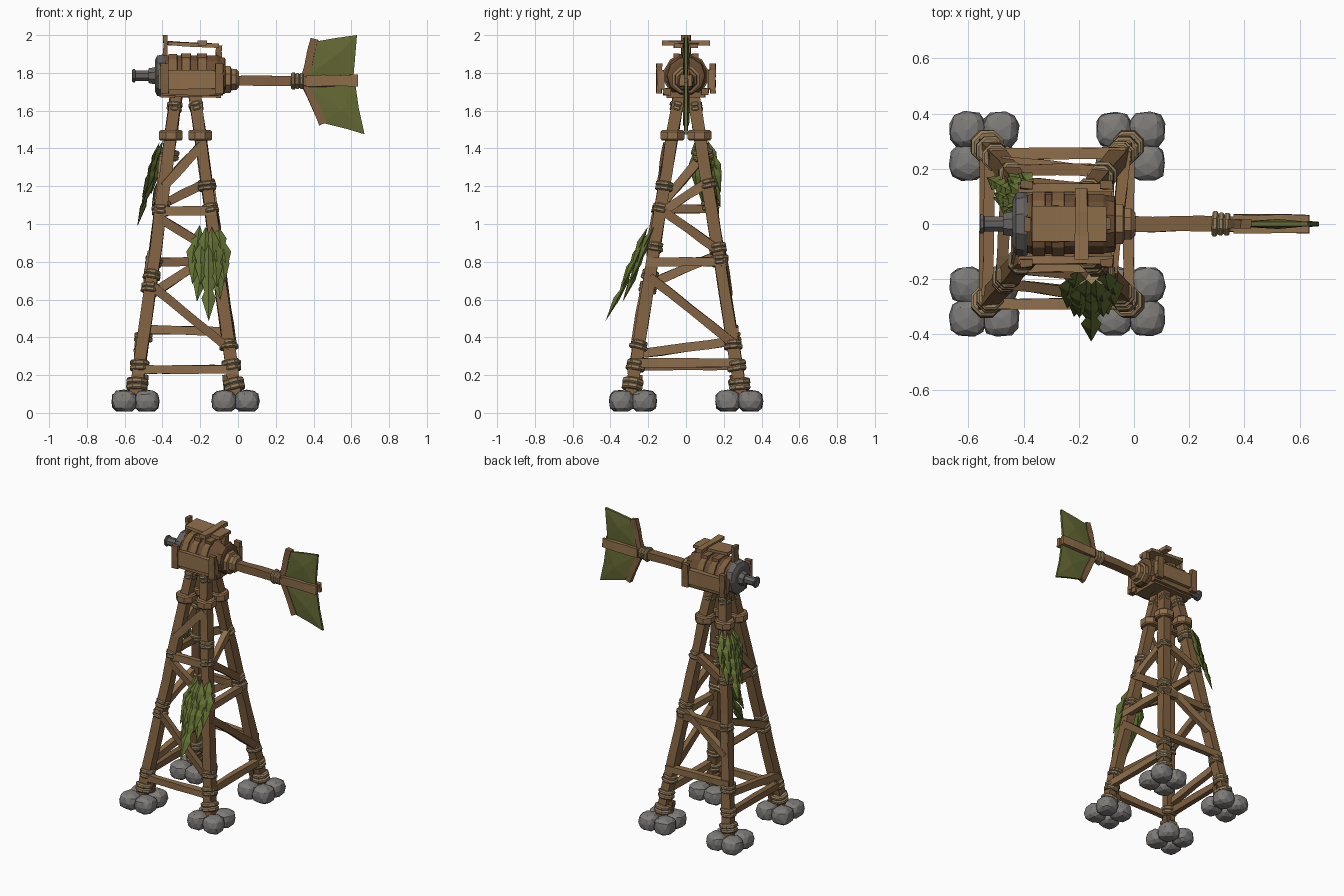
import bpy, bmesh, math, random
from mathutils import Vector, Matrix

if "Cube" in bpy.data.objects:
    bpy.data.objects.remove(bpy.data.objects["Cube"])
random.seed(4)

def mat(name, c):
    m = bpy.data.materials.new(name)
    m.diffuse_color = (*c, 1)
    m.use_nodes = True
    m.node_tree.nodes["Principled BSDF"].inputs["Base Color"].default_value = m.diffuse_color
    return m

WOOD = mat("wood", (0.21, 0.115, 0.05))
DARK = mat("dark_wood", (0.14, 0.072, 0.033))
PALE = mat("pale_wood", (0.27, 0.155, 0.07))
ROPE = mat("rope", (0.30, 0.21, 0.11))
STONE = mat("stone", (0.21, 0.20, 0.19))
METAL = mat("metal", (0.13, 0.12, 0.115))
LEAF = mat("leaf", (0.13, 0.17, 0.035))
VANE = mat("vane_green", (0.13, 0.14, 0.035))

def finish(name, bm, m):
    bmesh.ops.recalc_face_normals(bm, faces=bm.faces)
    me = bpy.data.meshes.new(name)
    bm.to_mesh(me)
    bm.free()
    me.materials.append(m)
    ob = bpy.data.objects.new(name, me)
    bpy.context.collection.objects.link(ob)
    return ob

def frame(p, d):
    """Matrix at p with local z along d."""
    z = Vector(d).normalized()
    ref = Vector((1, 0, 0)) if abs(z.z) > 0.8 else Vector((0, 0, 1))
    x = (ref - z * ref.dot(z)).normalized()
    return Matrix.Translation(p) @ Matrix((x, z.cross(x), z)).transposed().to_4x4()

def sweep(name, p, d, rings, m):
    """Skin rings of (x, y, t) points placed along d, capped at both ends."""
    bm = bmesh.new()
    M = frame(p, d)
    loops = [[bm.verts.new(M @ Vector(c)) for c in r] for r in rings]
    n = len(loops[0])
    for a, b in zip(loops, loops[1:]):
        for i in range(n):
            bm.faces.new((a[i], a[(i + 1) % n], b[(i + 1) % n], b[i]))
    bm.faces.new(loops[0])
    bm.faces.new(loops[-1])
    return finish(name, bm, m)

def beam(name, p, q, w, h, m=WOOD, j=0.003, cuts=2):
    """Hewn timber from p to q; w is the local x (upward) size."""
    p, q = Vector(p), Vector(q)
    L = (q - p).length
    rings = []
    for k in range(cuts + 2):
        t = L * k / (cuts + 1)
        rings.append([(sx * w / 2 + random.uniform(-j, j), sy * h / 2 + random.uniform(-j, j), t)
                      for sx, sy in ((1, 1), (-1, 1), (-1, -1), (1, -1))])
    return sweep(name, p, q - p, rings, m)

def lathe(name, p, d, prof, m, n=8):
    rings = [[(r * math.cos(math.tau * (i + .5) / n), r * math.sin(math.tau * (i + .5) / n), t)
              for i in range(n)] for t, r in prof]
    return sweep(name, p, d, rings, m)

def lash(name, p, d, r=0.048, turns=2, w=0.024):
    """Bulging rope turns around a timber."""
    prof = []
    for k in range(turns):
        t = (k - turns / 2) * w
        rr = r + random.uniform(-.003, .004)
        prof += [(t, rr * .84), (t + w * .25, rr), (t + w * .75, rr), (t + w, rr * .84)]
    tilt = Vector((random.uniform(-.12, .12), random.uniform(-.12, .12), 0))
    lathe(name, p, Vector(d).normalized() + tilt, prof, ROPE)

# tower geometry: leg centre line at height z
CX = -0.278
def leg(sx, sy, z):
    f = (z - 0.2) / 1.45
    return Vector((CX + sx * (0.25 - 0.197 * f), sy * (0.275 - 0.232 * f), z))

# blocky boulder: cube-like icosphere with a flat bottom
def boulder(name, x, y, r, h):
    bm = bmesh.new()
    bmesh.ops.create_icosphere(bm, subdivisions=2, radius=1)
    bmesh.ops.rotate(bm, verts=bm.verts, matrix=Matrix.Rotation(random.uniform(0, 6), 3, 'Z'))
    for v in bm.verts:
        u = v.co * random.uniform(.95, 1.05)
        u = Vector([math.copysign(abs(c) ** .72, c) for c in u])
        v.co = (x + u.x * r, y + u.y * r, max(0.008, 0.062 + u.z * h))
    bmesh.ops.dissolve_limit(bm, angle_limit=.22, verts=bm.verts, edges=bm.edges)
    finish(name, bm, STONE)

# legs, rope lashings, top collars and rock feet
for sx in (-1, 1):
    for sy in (-1, 1):
        tag = ("left" if sx < 0 else "right") + ("_front" if sy < 0 else "_back")
        a, b = leg(sx, sy, 0.08), leg(sx, sy, 1.69)
        d = b - a
        beam("leg_" + tag, a, b, 0.062, 0.062, WOOD, 0.004, 7)
        lash("foot_lash_" + tag, leg(sx, sy, 0.15), d, 0.06, 2, 0.03)
        off = Vector((-sx * .035, -sy * .025, 0))
        beam("foot_peg_" + tag, leg(sx, sy, 0.12) + off, leg(sx, sy, 0.20) + off, 0.04, 0.04, DARK)
        lash("low_lash_" + tag, leg(sx, sy, 0.25), d, 0.053, 2, 0.028)
        lash("neck_lash_" + tag, leg(sx, sy, 1.62), d, 0.04, 2)
        c = leg(sx, sy, 1.47)
        lathe("collar_" + tag, c - Vector((0, 0, .028)), (0, 0, 1), [(0, .06), (.008, .068), (.046, .068), (.055, .06)], PALE, 8)
        for i, (ox, oy) in enumerate(((-1, -1), (1, -1), (1, 1), (-1, 1))):
            boulder(f"rock_{tag}_{i}", CX + sx * .265 + ox * .06, sy * .281 + oy * .06, 0.067, 0.06)

# braces: face, start height on the first leg, end height on the second leg
LF, RF, LB, RB = (-1, -1), (1, -1), (-1, 1), (1, 1)
braces = [
    ("front", LF, RF, [(.23, .23), (.68, .34), (1.07, 1.07), (1.03, .85), (1.2, 1.42)]),
    ("back", LB, RB, [(.44, .43), (.80, .80), (.62, .85), (1.10, 1.22)]),
    ("right", RF, RB, [(.265, .265), (.72, .37), (.80, .80), (1.08, .86), (1.06, 1.22)]),
    ("left", LF, LB, [(.31, .38), (.25, .25), (.68, .84), (1.08, 1.08), (1.10, 1.36)]),
]
for face, A, B, list_ in braces:
    n = Vector(((A[0] + B[0]) / 2, (A[1] + B[1]) / 2, 0)) * 0.018
    for i, (z0, z1) in enumerate(list_):
        p, q = leg(*A, z0) + n, leg(*B, z1) + n
        e = (q - p).normalized() * (0.03 if abs(z0 - z1) < .02 else 0.0)
        beam(f"brace_{face}_{i}", p - e, q + e, 0.046, 0.04, WOOD if i % 2 else PALE, .003, 3)

# lashings at the joints
for A, zs in ((LF, (.66, .73, 1.07)), (RF, (.36, .88, 1.08, 1.2)),
              (LB, (.40, .80, 1.10, 1.36)), (RB, (.36, .81, .87, 1.21))):
    for z in zs:
        lash("joint_lash", leg(*A, z), leg(*A, 1.6) - leg(*A, .2), 0.05, 2)

# hub barrel: axis along x
X = Vector((1, 0, 0))
Z0 = 1.785
def turned(name, x, prof, m, n=8, z=Z0):
    lathe(name, (x, 0, z), X, prof, m, n)
turned("barrel", -.40, [(0, .105), (.03, .112), (.29, .112), (.31, .10)], DARK, 12)
for x in (-.345, -.275, -.19):
    turned("barrel_rib", x - .024, [(0, .112), (.002, .12), (.046, .12), (.048, .112)], WOOD, 12)
turned("front_disc", -.44, [(0, .085), (.012, .112), (.04, .118), (.055, .112)], METAL, 10)
turned("shaft_boss", -.475, [(0, .042), (.04, .05)], METAL)
turned("shaft", -.55, [(0, .03), (.12, .03)], METAL)
turned("shaft_cap", -.56, [(0, .032), (.004, .038), (.014, .038), (.018, .03)], METAL)
turned("rear_disc", -.10, [(0, .105), (.03, .10), (.035, .085)], DARK, 10)
turned("rear_bearing", -.07, [(0, .078), (.03, .078), (.035, .062), (.06, .06), (.075, .045)], PALE, 8, 1.765)

# side planks, clamps and base of the housing
for s in (-1, 1):
    beam("side_plank", (-.42, s * .13, 1.765), (-.075, s * .13, 1.765), 0.10, 0.03, PALE)
    beam("side_rail", (-.40, s * .10, 1.70), (-.08, s * .10, 1.70), 0.035, 0.04, WOOD)
    for x in (-.39, -.1):
        beam("side_clamp", (x, s * .142, 1.69), (x, s * .142, 1.85), 0.045, 0.028, WOOD)
    for x in (-.275, -.19):
        beam("rib_peg", (x, s * .05, 1.85), (x, s * .05, 1.903), 0.05, 0.03, WOOD)
beam("base_board", (-.41, 0, 1.685), (-.09, 0, 1.685), 0.03, 0.20, WOOD)

# raised roof board on posts
beam("roof_board", (-.37, 0, 1.957), (-.10, 0, 1.942), 0.02, 0.13, PALE)
beam("roof_cross", (-.19, -.128, 1.958), (-.19, .128, 1.958), 0.024, 0.045, PALE)
beam("roof_post_front", (-.385, 0, 1.85), (-.385, 0, 2.0), 0.022, 0.05, WOOD)
beam("roof_post_rear", (-.10, 0, 1.85), (-.10, 0, 1.945), 0.03, 0.045, WOOD)

# tail boom with forked end
beam("tail_boom", (-.02, 0, 1.76), (.42, 0, 1.757), 0.052, 0.055, WOOD, .003, 4)
lash("tail_lash", (.315, 0, 1.757), X, 0.046, 3, 0.022)
for s in (-1, 1):
    beam("tail_fork", (.36, s * .022, 1.757), (.635, s * .022, 1.76), 0.06, 0.024, PALE)

# vane sheets with a wooden leading edge
def vane(name, pts):
    bm = bmesh.new()
    front = [bm.verts.new((x, -.008, z)) for x, z in pts]
    back = [bm.verts.new((x, .008, z)) for x, z in pts]
    c = [sum(p[i] for p in pts) / len(pts) for i in (0, 1)]
    for ring, y in ((front, -.018), (back, .018)):
        mid = bm.verts.new((c[0], y, c[1]))
        for i in range(len(pts)):
            bm.faces.new((ring[i - 1], ring[i], mid))
    for i in range(len(pts)):
        bm.faces.new((front[i - 1], front[i], back[i], back[i - 1]))
    finish(name, bm, VANE)
vane("vane_upper", [(.35, 1.77), (.405, 1.965), (.52, 1.985), (.63, 2.0), (.62, 1.88), (.61, 1.77)])
vane("vane_lower", [(.35, 1.75), (.45, 1.535), (.57, 1.505), (.67, 1.475), (.64, 1.61), (.62, 1.75)])
beam("vane_spar_upper", (.352, 0, 1.77), (.405, 0, 1.98), 0.04, 0.03, WOOD)
beam("vane_spar_lower", (.352, 0, 1.75), (.45, 0, 1.53), 0.04, 0.03, WOOD)

# hanging leaf bundles: folded pointed blades in tiers that taper to the tip
def leaf_bundle(name, top, tip, spread, depth):
    top, tip = Vector(top), Vector(tip)
    length = (tip - top).length
    axis = (tip - top).normalized()
    side = Vector((axis.x, axis.y, 0)).normalized().cross(Vector((0, 0, 1)))
    nrm = side.cross(axis)
    nrm = nrm if nrm.z > 0 else -nrm
    bm = bmesh.new()
    for t, wide, count, L in ((0, .45, 4, .38), (.14, .68, 5, .36), (.27, .6, 5, .38), (.42, .35, 3, .4), (.58, .0, 1, .42)):
        for k in range(count):
            u = (k / (count - 1) - .5) * 2 if count > 1 else 0
            base = top + axis * length * (t - .05 * u * u) + side * u * spread * wide
            base += nrm * depth * (1 - u * u - .6 * t)
            d = (axis + side * u * .12 + nrm * random.uniform(-.02, .1)).normalized()
            s = d.cross(nrm).normalized()
            w, l = spread * .36, length * L * random.uniform(.94, 1.06)
            pts = [base, base + d * l * .42 + s * w, base + d * l, base + d * l * .42 - s * w,
                   base + d * l * .45 + nrm * .02, base + d * l * .4 - nrm * .012]
            v = [bm.verts.new(p) for p in pts]
            for i in range(4):
                bm.faces.new((v[i], v[(i + 1) % 4], v[4]))
                bm.faces.new((v[(i + 1) % 4], v[i], v[5]))
    finish(name, bm, LEAF)
leaf_bundle("leaves_front", (-.155, -.175, .97), (-.155, -.38, .48), .105, .035)
leaf_bundle("leaves_back", (-.385, .085, 1.42), (-.51, .155, .98), .085, .035)
lash("leaf_lash_front", (-.15, -.185, .885), leg(1, -1, 1.6) - leg(1, -1, .2), 0.065, 2)
lash("leaf_lash_back", (-.365, .09, 1.37), leg(-1, 1, 1.6) - leg(-1, 1, .2), 0.055, 2)
